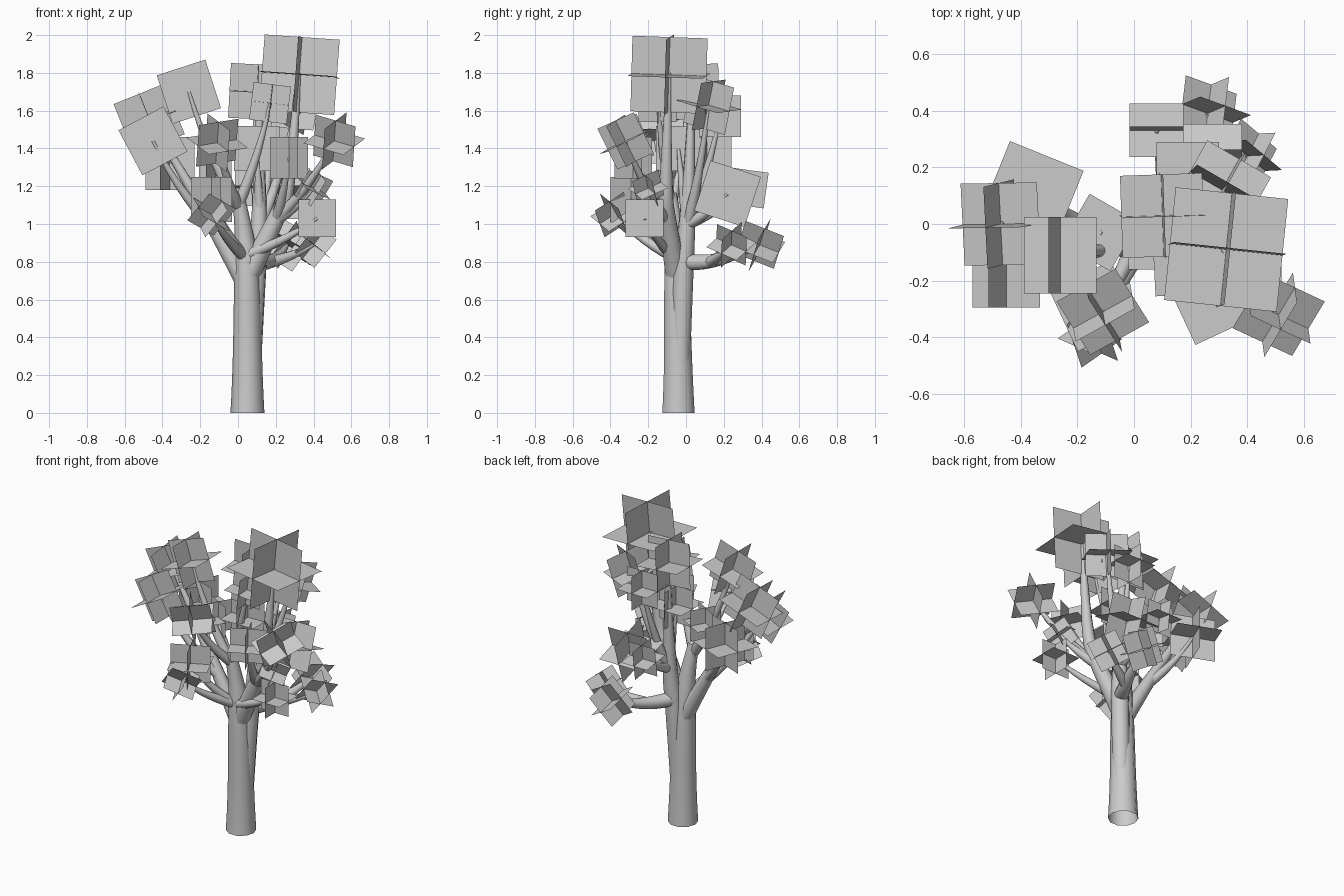
import bpy, bmesh
from math import radians
from mathutils import Matrix, Vector, Euler

if "Cube" in bpy.data.objects:
    bpy.data.objects.remove(bpy.data.objects["Cube"])


def tube(name, pts):
    """Tapered smooth limb through (x, y, z, radius) points."""
    cu = bpy.data.curves.new(name, 'CURVE')
    cu.dimensions = '3D'
    cu.bevel_depth = 1.0
    cu.bevel_resolution = 3
    cu.resolution_u = 4
    sp = cu.splines.new('NURBS')
    sp.points.add(len(pts) - 1)
    for p, (x, y, z, r) in zip(sp.points, pts):
        p.co = (x, y, z, 1)
        p.radius = r
    sp.order_u = 3
    sp.use_endpoint_u = True
    ob = bpy.data.objects.new(name, cu)
    bpy.context.collection.objects.link(ob)
    bpy.ops.object.select_all(action='DESELECT')
    ob.select_set(True)
    bpy.context.view_layer.objects.active = ob
    bpy.ops.object.convert(target='MESH')
    bpy.ops.object.shade_smooth_by_angle(angle=radians(50))


def leaves(name, pos, size, yaw=0, roll=0, pitch=0):
    """Foliage tuft: three square cards crossing at right angles."""
    bm = bmesh.new()
    turn = Matrix.Translation(pos) @ Euler([radians(a) for a in (pitch, roll, yaw)]).to_matrix().to_4x4()
    for axis in ('X', 'Y', 'Z'):
        m = turn @ Matrix.Rotation(radians(0 if axis == 'Z' else 90), 4, axis)
        bmesh.ops.create_grid(bm, x_segments=1, y_segments=1, size=size / 2, matrix=m)
    me = bpy.data.meshes.new(name)
    bm.to_mesh(me)
    bm.free()
    bpy.context.collection.objects.link(bpy.data.objects.new(name, me))


def branch(name, start, end):
    """Twig that leaves its fork outward, then bends up to the tuft."""
    a, b = Vector(start), Vector(end)
    d = b - a
    bend = a + Vector((d.x * .6, d.y * .6, d.z * .42))
    tube(name, [(*a, .032), (*bend, .023), (*b, .008)])


# Trunk and the second stem growing out of it
tube('trunk', [(.05, -.04, 0, .09), (.05, -.04, .2, .078), (.05, -.05, .75, .07),
               (.03, -.06, .98, .045), (0, -.08, 1.16, .032)])
tube('back_stem', [(.07, -.03, .2, .05), (.09, -.02, .75, .06),
                   (.12, .01, 1.0, .042), (.11, .03, 1.7, .012)])

# Main limbs
tube('right_limb', [(.05, -.05, .72, .06), (.2, -.1, 1.02, .046),
                    (.28, -.11, 1.2, .036), (.32, -.09, 1.8, .012)])
tube('left_limb', [(.03, -.04, .7, .05), (-.15, -.03, 1.03, .038), (-.47, 0, 1.56, .01)])
tube('rear_limb', [(.1, 0, .8, .045), (.2, .16, .78, .04), (.26, .39, .89, .01)])

# Forks, each with its tufts: x, y, z, size, then yaw, roll, pitch in degrees
forks = {
    'left_limb': ((-.12, -.04, .97), [
        (-.45, -.16, 1.44, .27, 0, -28),
        (-.36, .11, 1.32, .28, -22)]),
    'middle': ((0, -.08, 1.1), [
        (-.26, -.11, 1.7, .27, 0, -18),
        (-.11, -.31, 1.43, .24, 29, -8, 22),
        (.17, -.15, 1.64, .2, 3, 7),
        (-.12, -.03, 1.34, .2, -30)]),
    'trunk': ((.03, -.07, .83), [
        (-.14, -.29, 1.13, .24, 25),
        (-.14, -.38, 1.05, .19, 35, 25, 35),
        (.42, -.22, 1.03, .2)]),
    'right_limb': ((.2, -.1, 1.02), [
        (.51, -.32, 1.44, .24, -25, 15, 22),
        (.4, -.2, 1.19, .16, 30, 22, 25),
        (.27, -.28, 1.35, .22, 25)]),
    'back_stem': ((.12, .01, 1.0), [
        (.1, -.04, 1.4, .24),
        (.19, .18, 1.57, .22),
        (.31, .12, 1.63, .26, -30, 4, -15),
        (.08, .33, 1.19, .19, 0, 0, -8),
        (.24, .22, 1.16, .28, 0, 0, -18)]),
    'rear_limb': ((.18, .13, .8), [
        (.4, .24, .89, .19, -40, 30, -25)]),
}
for fork, (start, tufts) in forks.items():
    for i, (x, y, z, *card) in enumerate(tufts, 1):
        branch(f'{fork}_branch_{i}', start, (x, y, z))
        leaves(f'{fork}_leaves_{i}', (x, y, z), *card)

# Tufts at the tips of the main limbs
leaves('top_leaves', (.325, -.09, 1.79), .40, -6, 4, -2)
leaves('back_stem_tip_leaves', (.10, .03, 1.70), .29, 2, 3, 2)
leaves('left_limb_tip_leaves', (-.47, 0, 1.555), .29, 1, -22, 5)
leaves('rear_limb_tip_leaves', (.26, .39, .89), .22, -20, 30, -25)
